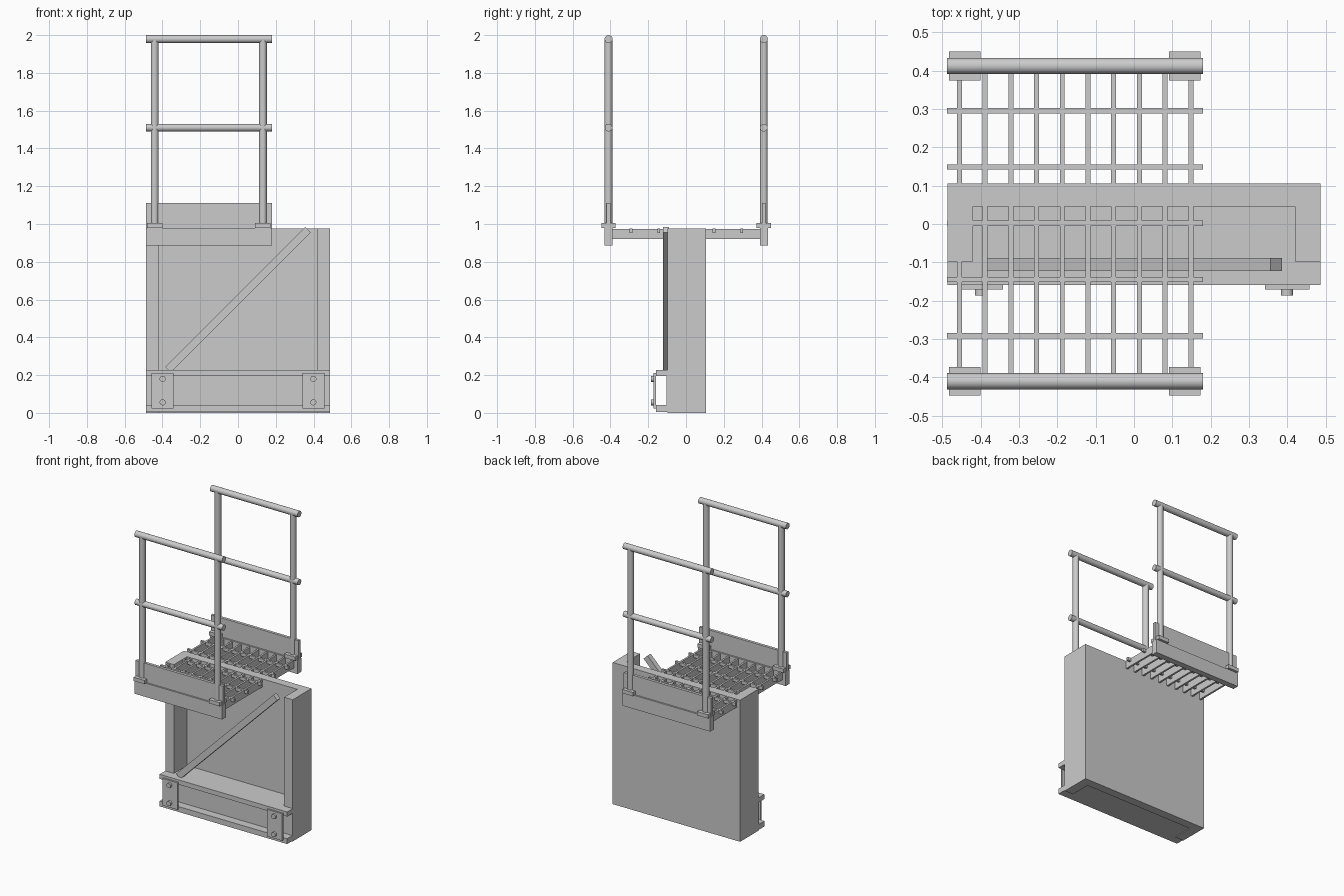
import bpy, bmesh, math
from mathutils import Vector

if "Cube" in bpy.data.objects:
    bpy.data.objects.remove(bpy.data.objects["Cube"])


def finish(name, bm, smooth=False):
    bmesh.ops.recalc_face_normals(bm, faces=bm.faces)
    me = bpy.data.meshes.new(name)
    bm.to_mesh(me)
    bm.free()
    ob = bpy.data.objects.new(name, me)
    bpy.context.collection.objects.link(ob)
    if smooth:
        bpy.ops.object.select_all(action='DESELECT')
        ob.select_set(True)
        bpy.context.view_layer.objects.active = ob
        bpy.ops.object.shade_smooth_by_angle(angle=math.radians(35))
    return ob


def box(name, x, y, z):
    bm = bmesh.new()
    bmesh.ops.create_cube(bm, size=1)
    for v in bm.verts:
        v.co = [r[0] + (c + 0.5) * (r[1] - r[0]) for r, c in zip((x, y, z), v.co)]
    return finish(name, bm)


def prism(name, outline, z0, z1):
    bm = bmesh.new()
    face = bm.faces.new([bm.verts.new((x, y, z0)) for x, y in outline])
    top = bmesh.ops.extrude_face_region(bm, geom=[face])["geom"]
    for v in top:
        if isinstance(v, bmesh.types.BMVert):
            v.co.z = z1
    return finish(name, bm)


def tube(name, a, b, r, sides=32):
    a, b = Vector(a), Vector(b)
    bm = bmesh.new()
    bmesh.ops.create_cone(bm, cap_ends=True, segments=sides, radius1=r, radius2=r,
                          depth=(b - a).length)
    bm.transform(Vector((0, 0, 1)).rotation_difference(b - a).to_matrix().to_4x4())
    bmesh.ops.translate(bm, verts=bm.verts, vec=(a + b) / 2)
    return finish(name, bm, True)


W, PX = 0.486, (-0.488, 0.18)      # panel half width, platform x range
F, B, IN, R = -0.098, 0.105, 0.42, 0.046

# U-shaped panel with an open front pocket
prism("panel", [(-W, F), (-IN, F), (-IN, R), (IN, R), (IN, F), (W, F), (W, B), (-W, B)],
      0, 0.976)

# Bottom channel: flanges reaching back into the pocket, joined by a web
flange = [(-W, -0.159), (W, -0.159), (W, F), (IN, F), (IN, R), (-IN, R), (-IN, F), (-W, F)]
prism("channel_lower_flange", flange, 0.005, 0.042)
prism("channel_upper_flange", flange, 0.194, 0.226)
box("channel_web", (-W, W), (-0.102, -0.092), (0.042, 0.194))

# Bolted end plates
for s in (-1, 1):
    box("bolt_plate", (s * 0.399 - 0.058, s * 0.399 + 0.058), (-0.171, -0.159), (0.024, 0.21))
    for z in (0.056, 0.18):
        tube("bolt", (s * 0.399, -0.165, z), (s * 0.399, -0.186, z), 0.016, 24)

# Diagonal brace across the pocket
brace = box("diagonal_brace", (-0.524, 0.524), (-0.017, 0.017), (-0.021, 0.021))
brace.rotation_euler.y = -math.pi / 4
brace.location = (0, -0.106, 0.599)

# Platform grating
for i in range(10):
    x = -0.455 + i * 0.067
    box("grating_cross_bar", (x - 0.0065, x + 0.0065), (-0.392, 0.394), (0.921, 0.9745))
for i in range(5):
    y = 0.002 + (i - 2) * 0.1465
    box("grating_long_bar", PX, (y - 0.007, y + 0.007), (0.953, 0.975))

# Side beams, toe boards and guard rails on both sides
for y in (-0.41, 0.412):
    box("side_beam", PX, (y - 0.021, y + 0.021), (0.885, 0.98))
    box("toe_board", PX, (y - 0.010, y + 0.010), (0.975, 1.11))
    for x in (-0.441, 0.132):
        box("post_foot", (x - 0.041, x + 0.041), (y - 0.0375, y + 0.0375), (0.98, 1.006))
        tube("rail_post", (x, y, 0.99), (x, y, 1.98), 0.0205)
    tube("top_rail", (PX[0], y, 1.979), (PX[1], y, 1.979), 0.021)
    tube("middle_rail", (PX[0], y, 1.51), (PX[1], y, 1.51), 0.02)
